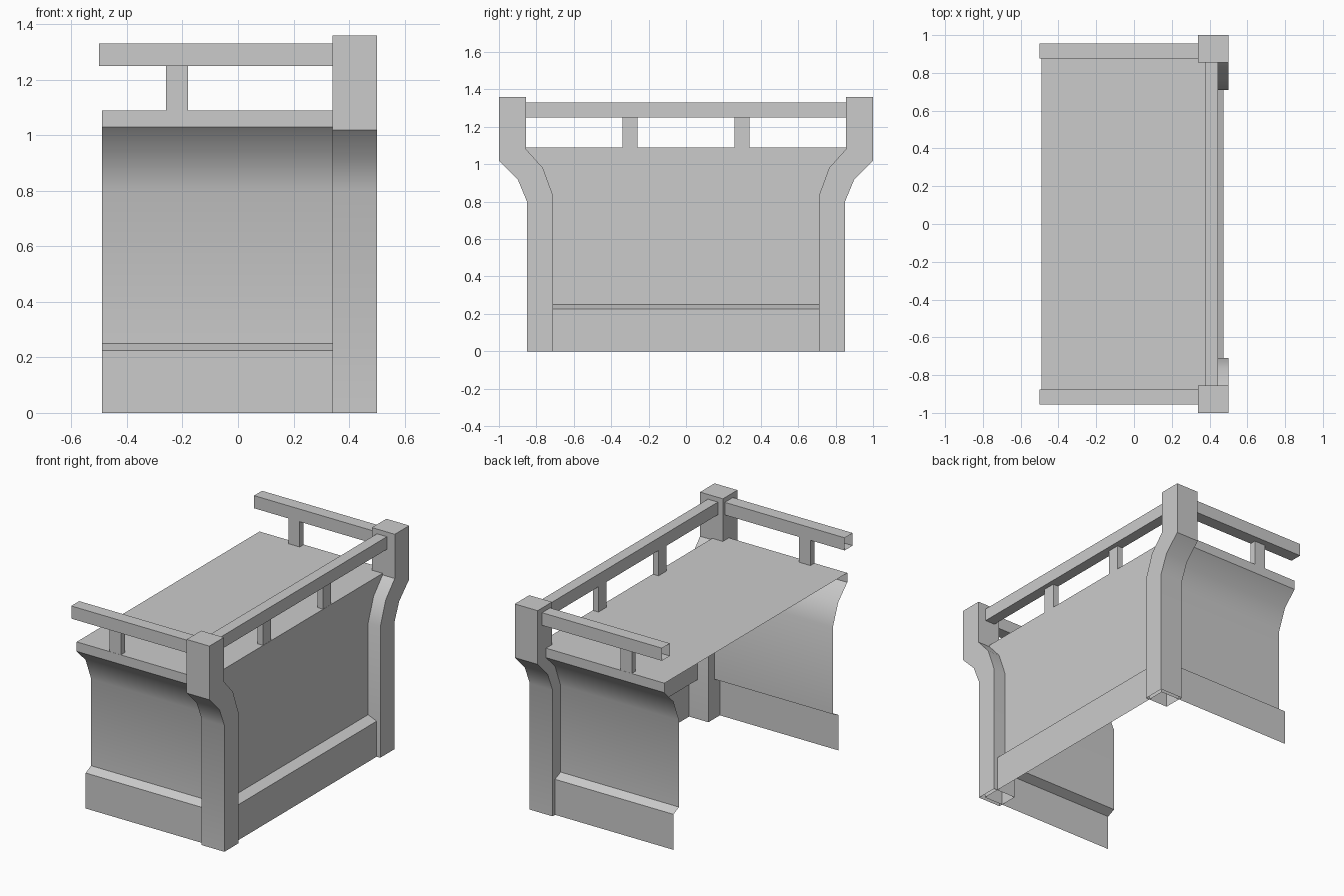
import bpy, bmesh, math
from mathutils import Vector

cube = bpy.data.objects.get("Cube")
if cube:
    bpy.data.objects.remove(cube, do_unlink=True)

grey = bpy.data.materials.new("plain grey")
grey.use_nodes = True
colour = (0.6, 0.6, 0.6, 1)
grey.diffuse_color = colour
grey.node_tree.nodes["Principled BSDF"].inputs["Base Color"].default_value = colour


def finish(name, bm, smooth=False):
    mesh = bpy.data.meshes.new(name)
    bm.normal_update()
    bm.to_mesh(mesh)
    bm.free()
    mesh.materials.append(grey)
    ob = bpy.data.objects.new(name, mesh)
    bpy.context.collection.objects.link(ob)
    if smooth:
        bpy.ops.object.select_all(action="DESELECT")
        ob.select_set(True)
        bpy.context.view_layer.objects.active = ob
        bpy.ops.object.shade_smooth_by_angle(angle=math.radians(30))
    return ob


def box(name, low, high, open_sides=()):
    """Box between two corners, leaving out faces that point along open_sides."""
    bm = bmesh.new()
    bmesh.ops.create_cube(bm, size=1)
    low, high = Vector(low), Vector(high)
    for v in bm.verts:
        v.co = (low + high) / 2 + v.co * (high - low)
    bm.normal_update()
    gone = [f for f in bm.faces if any(f.normal.dot(Vector(d)) > 0.9 for d in open_sides)]
    bmesh.ops.delete(bm, geom=gone, context="FACES")
    return finish(name, bm)


# Thin shell: skirting, ledge, flared side walls, end wall and top
OPEN_X = -0.49
rows = [  # half width, end wall x, height
    (0.825, 0.475, 0), (0.825, 0.475, 0.225), (0.77, 0.415, 0.25),
    (0.77, 0.415, 0.8), (0.825, 0.415, 0.94), (0.915, 0.415, 1.03),
    (0.915, 0.415, 1.09)]
bm = bmesh.new()
rings = [[bm.verts.new(p) for p in
          ((OPEN_X, -y, z), (x, -y, z), (x, y, z), (OPEN_X, y, z))]
         for y, x, z in rows]
for a, b in zip(rings, rings[1:]):
    for i in range(3):
        bm.faces.new((a[i], a[i + 1], b[i + 1], b[i]))
bm.faces.new(rings[-1])
finish("counter_shell", bm, smooth=True)

# Corner posts that flare outward, open underneath
outer = [(0.85, 0), (0.85, 0.8), (0.9, 0.92), (1, 1.02), (1, 1.36)]
inner = [(0.71, 0), (0.71, 0.83), (0.765, 0.98), (0.855, 1.08), (0.855, 1.36)]
POST_X = (0.34, 0.5)
for side, label in ((-1, "right"), (1, "left")):
    bm = bmesh.new()
    rings = [[bm.verts.new((x, side * y, z)) for (y, z), x in
              ((o, POST_X[0]), (o, POST_X[1]), (i, POST_X[1]), (i, POST_X[0]))]
             for o, i in zip(outer, inner)]
    for a, b in zip(rings, rings[1:]):
        for k in range(4):
            n = (k + 1) % 4
            bm.faces.new((a[k], a[n], b[n], b[k]))
    bm.faces.new(rings[-1])
    bmesh.ops.recalc_face_normals(bm, faces=bm.faces)
    finish(label + "_corner_post", bm, smooth=True)

    # Side rail with a hollow free end, and its short support
    y0, y1 = sorted((side * 0.875, side * 0.955))
    box(label + "_side_rail", (-0.5, y0, 1.25), (POST_X[0], y1, 1.33),
        [(-1, 0, 0), (1, 0, 0)])
    y0, y1 = sorted((side * 0.875, side * 0.914))
    box(label + "_side_rail_support", (-0.26, y0, 1.09), (-0.18, y1, 1.25),
        [(0, 0, 1), (0, 0, -1)])

    # Supports of the end rail
    y = side * 0.3
    box(label + "_end_rail_support", (0.375, y - 0.04, 1.09), (0.414, y + 0.04, 1.25),
        [(0, 0, 1), (0, 0, -1)])

# Rail across the end wall
box("end_rail", (0.375, -0.855, 1.25), (0.445, 0.855, 1.33), [(0, 1, 0), (0, -1, 0)])
